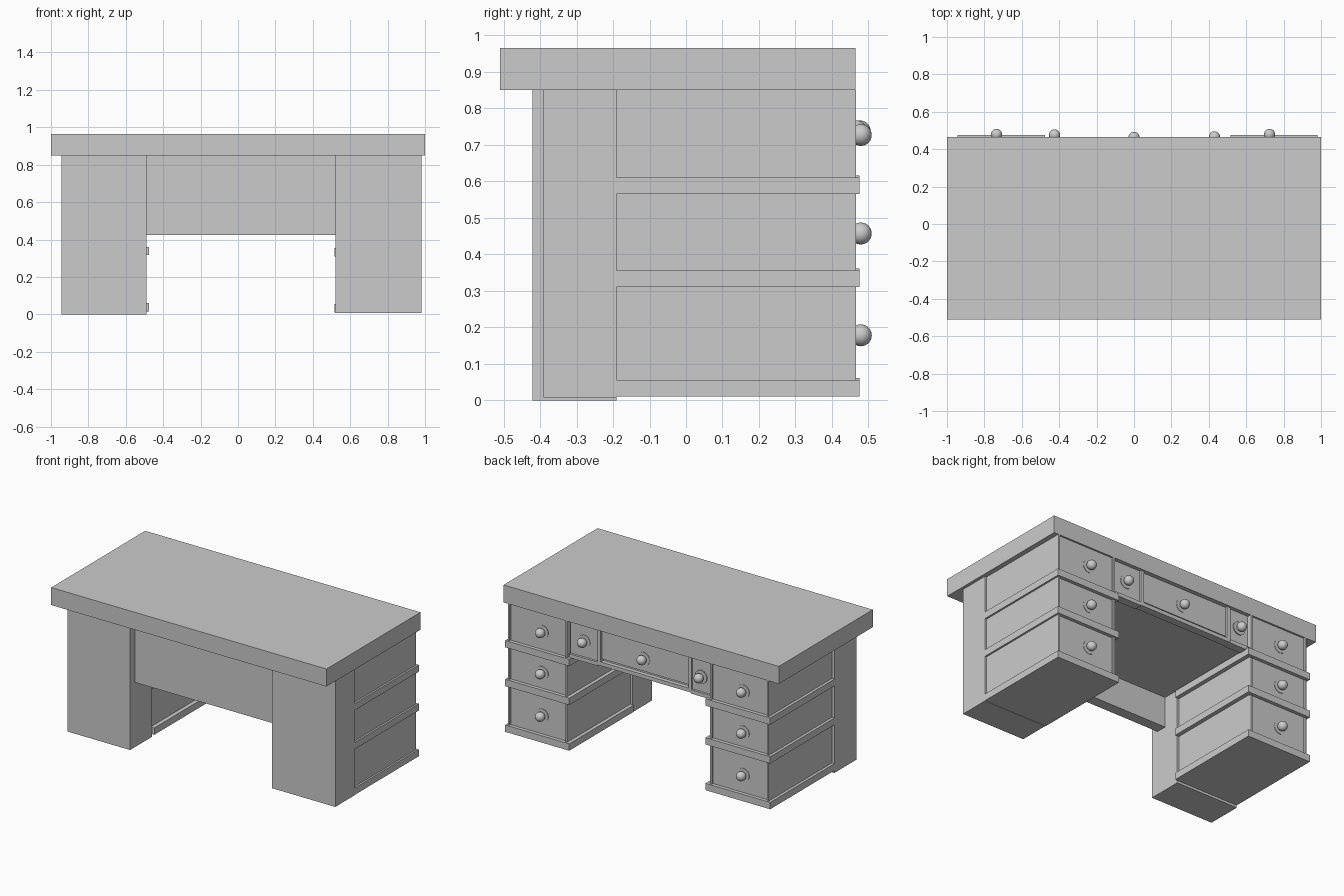
import bpy
import math

if "Cube" in bpy.data.objects:
    bpy.data.objects.remove(bpy.data.objects["Cube"])


def box(name, x0, x1, y0, y1, z0, z1):
    bpy.ops.mesh.primitive_cube_add(
        size=1, location=((x0 + x1) / 2, (y0 + y1) / 2, (z0 + z1) / 2))
    ob = bpy.context.object
    ob.name = name
    ob.scale = (x1 - x0, y1 - y0, z1 - z0)
    return ob


def knob(name, x, front, z):
    # round pull on a thin backing disc
    bpy.ops.mesh.primitive_uv_sphere_add(
        segments=24, ring_count=14, radius=0.03, location=(x, front + 0.026, z))
    bpy.context.object.name = name
    bpy.ops.object.shade_smooth()
    bpy.ops.mesh.primitive_cylinder_add(
        vertices=24, radius=0.043, depth=0.006, location=(x, front, z),
        rotation=(math.pi / 2, 0, 0))
    bpy.context.object.name = name + "_disc"
    bpy.ops.object.shade_smooth_by_angle(angle=math.radians(40))


# desk top
box("desk_top", -1, 1, -0.51, 0.465, 0.85, 0.965)

# pedestals: leg x range, leg front, base height, slat x range, knob x
pedestals = {
    "left": (-0.945, -0.49, -0.42, 0.0, -0.945, -0.475, -0.735),
    "right": (0.52, 0.98, -0.39, 0.008, 0.515, 0.98, 0.725),
}
for side, (x0, x1, front, base, s0, s1, kx) in pedestals.items():
    lift = 0.006 if side == "left" else 0.0
    box(side + "_leg_block", x0, x1, front, -0.19, base, 0.85)
    a, b = x0 + 0.018, x1 - 0.012
    # drawer stack
    box(side + "_drawer_case", a, b, -0.195, 0.453, 0.02, 0.852)
    slats = (0.01, 0.31, 0.565)
    tops = (0.31, 0.565, 0.85)
    for i, (z, top) in enumerate(zip(slats, tops)):
        z += lift
        box(f"{side}_slat_{i}", s0, s1, -0.19, 0.476, z, z + 0.045)
        # thin upright trims either side of each drawer front
        for k, px in enumerate((a, b - 0.012)):
            box(f"{side}_trim_{i}_{k}", px, px + 0.012, 0.445, 0.466, z + 0.04, top)
    for i, z in enumerate((0.178, 0.457, 0.727)):
        knob(f"{side}_knob_{i}", kx, 0.453, z)

# front modesty panel
box("modesty_panel", -0.49, 0.52, -0.37, -0.30, 0.425, 0.85)

# middle drawer case with one wide and two small fronts
box("middle_case", -0.50, 0.53, -0.30, 0.425, 0.625, 0.852)
box("middle_drawer_front", -0.335, 0.305, 0.42, 0.437, 0.655, 0.852)
box("middle_rail", -0.345, 0.315, 0.40, 0.452, 0.615, 0.64)
for name, x0, x1 in (("left", -0.50, -0.355), ("right", 0.325, 0.53)):
    box(name + "_small_drawer", x0, x1, 0.40, 0.44, 0.615, 0.852)
    box(name + "_small_rail", x0, x1, 0.40, 0.455, 0.61, 0.635)
for i, x in enumerate((-0.345, 0.315)):
    box(f"divider_{i}", x - 0.012, x + 0.012, 0.40, 0.452, 0.615, 0.852)
for i, (x, front) in enumerate(((-0.425, 0.45), (0.0, 0.437), (0.43, 0.44))):
    knob(f"middle_knob_{i}", x, front, 0.737)
